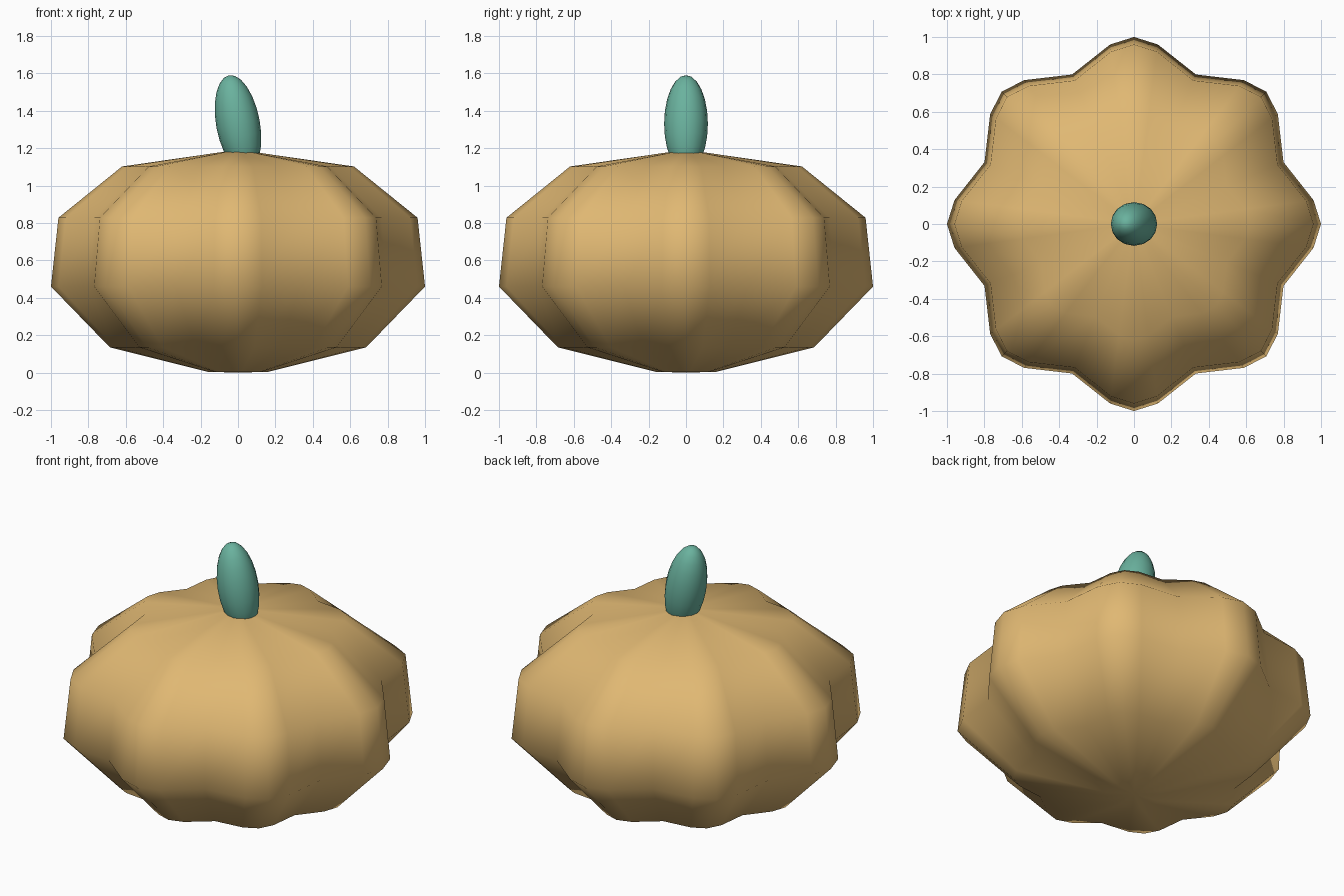
import bpy
import bmesh
from math import cos, sin, pi, radians
from mathutils import Matrix

cube = bpy.data.objects.get("Cube")
if cube:
    bpy.data.objects.remove(cube, do_unlink=True)


def make_material(name, color):
    mat = bpy.data.materials.new(name)
    mat.use_nodes = True
    mat.diffuse_color = color
    bsdf = next(n for n in mat.node_tree.nodes if n.type == "BSDF_PRINCIPLED")
    bsdf.inputs["Base Color"].default_value = color
    return mat


def finish(bm, name, mat):
    bmesh.ops.recalc_face_normals(bm, faces=bm.faces)
    for face in bm.faces:
        face.smooth = True
    mesh = bpy.data.meshes.new(name)
    bm.to_mesh(mesh)
    bm.free()
    mesh.materials.append(mat)
    obj = bpy.data.objects.new(name, mesh)
    bpy.context.collection.objects.link(obj)
    return obj


orange = make_material("pale_orange", (0.745, 0.479, 0.171, 1))
green = make_material("blue_green", (0.144, 0.445, 0.342, 1))

# Ribbed body: a lobed outline scaled along a vertical profile
LOBES = 8
lobe = [(0, 1.0), (7.6, 0.968), (22.5, 0.865), (37.4, 0.968)]
outline = []
for i in range(LOBES):
    for angle, radius in lobe:
        a = radians(angle) + i * 2 * pi / LOBES
        outline.append((radius * cos(a), radius * sin(a)))

profile = [(0.16, 0.004), (0.685, 0.135), (1.0, 0.46),
           (0.96, 0.828), (0.62, 1.102), (0.08, 1.18)]

bm = bmesh.new()
rings = [[bm.verts.new((x * r, y * r, z)) for x, y in outline] for r, z in profile]
bottom = bm.verts.new((0, 0, 0))
top = bm.verts.new((0, 0, 1.18))
count = len(outline)
for i in range(count):
    j = (i + 1) % count
    for low, high in zip(rings, rings[1:]):
        bm.faces.new((low[i], low[j], high[j], high[i]))
    bm.faces.new((bottom, rings[0][j], rings[0][i]))
    bm.faces.new((top, rings[-1][i], rings[-1][j]))
finish(bm, "body", orange)

# Stem: a stretched ball leaning to the right side
bm = bmesh.new()
placement = (Matrix.Translation((0, 0, 1.33))
             @ Matrix.Rotation(radians(-10.5), 4, "Y")
             @ Matrix.Diagonal((0.117, 0.117, 0.264, 1)))
bmesh.ops.create_uvsphere(bm, u_segments=16, v_segments=12, radius=1, matrix=placement)
finish(bm, "stem", green)
